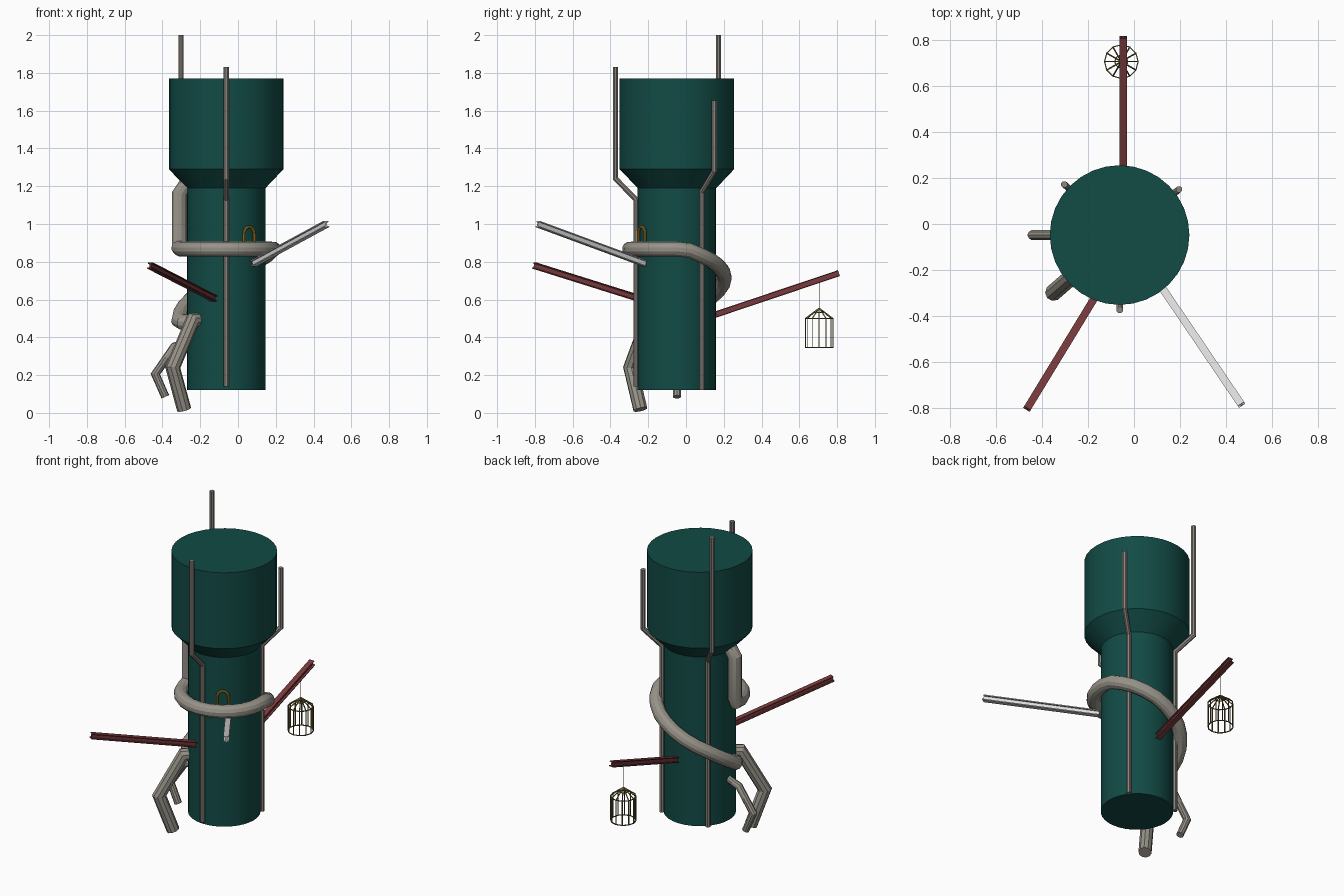
import bpy, bmesh, math
from mathutils import Vector

if "Cube" in bpy.data.objects:
    bpy.data.objects.remove(bpy.data.objects["Cube"])

CX, CY = -0.0625, -0.048          # axis of the trunk


def mat(name, rgb):
    m = bpy.data.materials.new(name)
    m.diffuse_color = (*rgb, 1)
    m.use_nodes = True
    m.node_tree.nodes["Principled BSDF"].inputs["Base Color"].default_value = m.diffuse_color
    return m


TEAL = mat("deep teal", (0.006, 0.07, 0.06))
GREY = mat("pipe grey", (0.31, 0.29, 0.25))
DARK = mat("conduit grey", (0.25, 0.23, 0.205))
RED = mat("oxide red", (0.19, 0.043, 0.047))
PALE = mat("pale grey", (0.72, 0.72, 0.72))
BRASS = mat("dark brass", (0.16, 0.12, 0.03))
GOLD = mat("gold", (0.42, 0.24, 0.02))


def finish(bm, name, material, smooth=True):
    bmesh.ops.recalc_face_normals(bm, faces=bm.faces)
    me = bpy.data.meshes.new(name)
    bm.to_mesh(me)
    bm.free()
    ob = bpy.data.objects.new(name, me)
    bpy.context.collection.objects.link(ob)
    me.materials.append(material)
    if smooth:
        bpy.ops.object.select_all(action='DESELECT')
        ob.select_set(True)
        bpy.context.view_layer.objects.active = ob
        bpy.ops.object.shade_smooth_by_angle(angle=math.radians(25))
    return ob


def circle(r, n):
    return [(r * math.cos(2 * math.pi * (i + .5) / n),
             r * math.sin(2 * math.pi * (i + .5) / n)) for i in range(n)]


def sweep(bm, path, section, closed=False):
    """Sweep a section along a path with true mitred corners."""
    P = [Vector(p) for p in path]
    n = len(P)
    if closed:
        P.append(P[0])
        n += 1
    D = [(P[i + 1] - P[i]).normalized() for i in range(n - 1)]
    up = Vector((0, 0, 1)) if abs(D[0].z) < .95 else Vector((0, 1, 0))
    side = D[0].cross(up).normalized()
    up = side.cross(D[0])
    pts = [P[0] + side * a + up * b for a, b in section]
    if closed:                       # start on the mitre plane of the seam
        N = (D[-1] + D[0]).normalized()
        pts = [p + D[0] * ((P[0] - p).dot(N) / D[0].dot(N)) for p in pts]
    rings = [[bm.verts.new(p) for p in pts]]
    for i in range(1, n):
        if closed and i == n - 1:
            rings.append(rings[0])
            break
        N = (D[i - 1] + D[i]).normalized() if i < n - 1 else D[i - 1]
        pts = [p + D[i - 1] * ((P[i] - p).dot(N) / D[i - 1].dot(N)) for p in pts]
        rings.append([bm.verts.new(p) for p in pts])
    k = len(section)
    for a, b in zip(rings, rings[1:]):
        for j in range(k):
            bm.faces.new((a[j], a[(j + 1) % k], b[(j + 1) % k], b[j]))
    if not closed:
        bm.faces.new(rings[0])
        bm.faces.new(rings[-1])


def polar(deg, r, z):
    a = math.radians(deg)
    return (CX + r * math.cos(a), CY + r * math.sin(a), z)


def tube(name, path, r, n, material):
    bm = bmesh.new()
    sweep(bm, path, circle(r, n))
    return finish(bm, name, material)


# Trunk: narrow lower drum, flare and wide upper drum
bm = bmesh.new()
N = 32
rings = [[bm.verts.new(polar(360 * i / N, r, z)) for i in range(N)]
         for r, z in [(.208, .12), (.208, 1.19), (.303, 1.29), (.303, 1.77)]]
for a, b in zip(rings, rings[1:]):
    for j in range(N):
        bm.faces.new((a[j], a[(j + 1) % N], b[(j + 1) % N], b[j]))
bm.faces.new(rings[0])
bm.faces.new(rings[-1])
finish(bm, "trunk", TEAL)

# Three thin conduits following the trunk outline
for name, ang, bottom, bend, top in [("front_conduit", 270, .14, 1.13, 1.83),
                                     ("right_conduit", 37.5, .12, 1.17, 1.655),
                                     ("left_conduit", 137.5, .12, 1.17, 2.0)]:
    tube(name, [polar(ang, .217, bottom), polar(ang, .217, bend),
                polar(ang, .325, bend + .11), polar(ang, .325, top)], .015, 8, DARK)

# Thick pipe: leaves the trunk, drops, wraps the front, then spirals down the back
path = [polar(180, .17, 1.205), polar(180, .22, 1.2), polar(180, .247, 1.16),
        polar(180, .247, .90), polar(182, .25, .875)]
path += [polar(a, .25, .867) for a in range(195, 361, 15)]
heights = [.86, .835, .81, .78, .75, .715, .68, .645, .61, .57, .53]
path += [polar(15 + 15 * i, .25, z) for i, z in enumerate(heights)]
path += [polar(180, .25, .49), polar(187, .235, .48), polar(195, .17, .48)]
tube("spiral_pipe", path, .04, 12, GREY)

# Bent outlet pipes near the foot
tube("large_outlet", [polar(221, .15, .495), polar(221, .235, .49),
                      polar(221, .375, .24), polar(221, .295, .018)], .038, 10, GREY)
tube("small_outlet", [polar(180, .18, .385), polar(180, .275, .35),
                      polar(180, .375, .205), polar(180, .322, .085)], .022, 10, GREY)

# I-section beams
w, t, g = .0165, .011, .005
ISEC = [(-w, -w), (w, -w), (w, -t), (g, -t), (g, t), (w, t),
        (w, w), (-w, w), (-w, t), (-g, t), (-g, -t), (-w, -t)]
for name, a, b, m in [
        ("back_beam", (-.047, .14, .515), (-.047, .81, .74), RED),
        ("left_beam", (-.125, -.245, .605), (-.465, -.803, .78), RED),
        ("right_beam", (.08, -.215, .79), (.467, -.785, 1.0), PALE)]:
    bm = bmesh.new()
    sweep(bm, [a, b], ISEC)
    finish(bm, name, m, smooth=False)

# Hanging birdcage
HX, HY, R = -.055, .705, .073
Z0, Z1, ZT = .347, .50, .553
bm = bmesh.new()
wire = circle(.0034, 4)


def cage_pt(i, r, z):
    a = 2 * math.pi * i / 12
    return (HX + r * math.cos(a), HY + r * math.sin(a), z)


for z, r in [(Z0, R), (Z1, R), (.532, .028)]:
    sweep(bm, [cage_pt(i, r, z) for i in range(12)], wire, closed=True)
for i in range(12):
    sweep(bm, [cage_pt(i, R, Z0), cage_pt(i, R, Z1), cage_pt(i, .003, ZT)], wire)
finish(bm, "birdcage", BRASS, smooth=False)
tube("cage_wire", [(HX, HY, ZT), (HX, HY, .70)], .002, 6, BRASS)

# Arched handle above the right beam, tangent to the trunk
c = Vector(polar(303, .222, 0))
tan = Vector((.84, .545, 0))
arch = [c - tan * .033 + Vector((0, 0, .85))]
arch += [c - tan * .033 * math.cos(math.pi * i / 8)
         + Vector((0, 0, .945 + .04 * math.sin(math.pi * i / 8))) for i in range(9)]
arch += [c + tan * .033 + Vector((0, 0, .85))]
tube("arched_handle", arch, .008, 8, GOLD)
